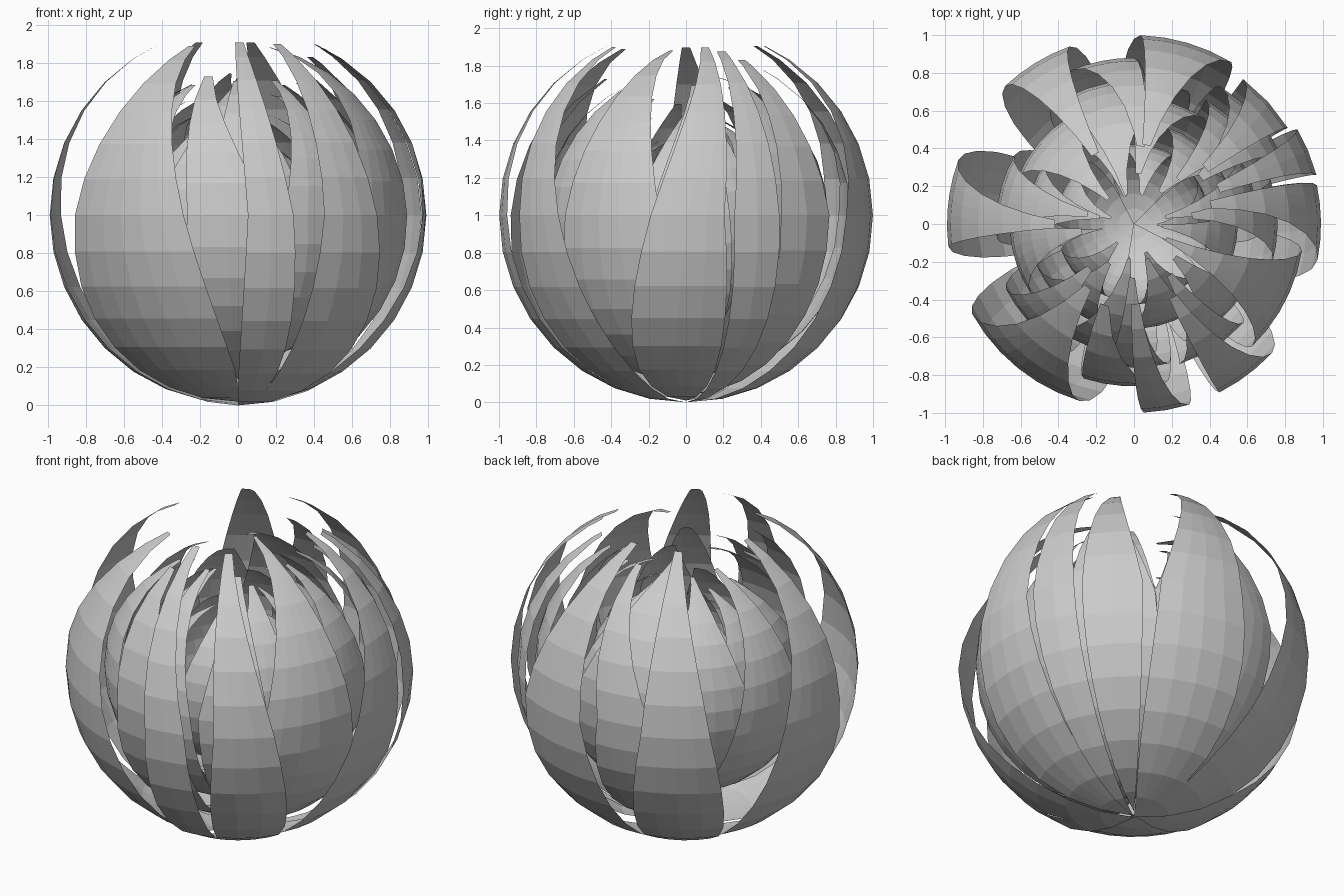
import bpy, bmesh, math, random

if "Cube" in bpy.data.objects:
    bpy.data.objects.remove(bpy.data.objects["Cube"])

random.seed(4)
STEP = 11.25          # latitude spacing of the facets, degrees
CENTRE_Z = 1.0


def point(radius, polar, az):
    p, a = math.radians(polar), math.radians(az)
    return (radius * math.sin(p) * math.cos(a),
            radius * math.sin(p) * math.sin(a),
            CENTRE_Z + radius * math.cos(p))


def mix(a, b, t):
    return a + (b - a) * t


def petal(name, radius, tip_az, tip_polar, eq, base):
    """Curved sphere blade: narrow tip, eq = azimuth range at the equator,
    base = azimuth range where it joins the bottom cap."""
    polars = [tip_polar]
    k = math.floor(tip_polar / STEP) + 1
    if k * STEP - tip_polar < 3:
        k += 1
    polars += [STEP * i for i in range(k, 16)]
    cols = max(2, round((base[1] - base[0]) / STEP))
    bm = bmesh.new()
    rows = []
    for p in polars:
        if p <= 90:
            t = (p - tip_polar) / (90 - tip_polar)
            left = mix(tip_az - 3, eq[0], t)
            right = mix(tip_az + 3, eq[1], t)
        else:
            t = min(1, (p - 90) / 62)
            left = mix(eq[0], base[0], t)
            right = mix(eq[1], base[1], t)
        rows.append([bm.verts.new(point(radius, p, mix(left, right, c / cols)))
                     for c in range(cols + 1)])
    for a, b in zip(rows, rows[1:]):
        for c in range(cols):
            bm.faces.new((a[c], b[c], b[c + 1], a[c + 1]))
    pole = bm.verts.new((0, 0, CENTRE_Z - radius))
    for c in range(cols):
        bm.faces.new((rows[-1][c], pole, rows[-1][c + 1]))
    me = bpy.data.meshes.new(name)
    bm.to_mesh(me)
    bm.free()
    ob = bpy.data.objects.new(name, me)
    bpy.context.collection.objects.link(ob)
    return ob


# outer petals: radius, tip azimuth, tip polar, equator range, base range
outer = [
    (1.00, 271, 25, (273, 287), (270, 292)),
    (1.00, 298, 26, (297, 317), (292, 331)),
    (0.99, 374, 25, (349, 372), (331, 377)),
    (1.00, 383, 29, (375, 390), (377, 393)),
    (0.96, 398, 30, (392, 413), (393, 413)),
    (1.00, 441, 25, (419, 448), (413, 459)),
    (1.00, 479, 25, (470, 493), (459, 506)),
    (0.99, 540, 25, (520, 547), (506, 557)),
    (0.98, 594, 25, (569, 613), (557, 630)),
]
for i, p in enumerate(outer):
    petal(f"outer_petal_{i + 1}", *p)

# second layer, seen through the gaps of the outer one
second = [
    (0.86, 250, 32, (252, 281), (245, 290)),
    (0.90, 335, 12, (314, 351), (305, 360)),
    (0.88, 445, 28, (450, 472), (440, 480)),
    (0.86, 395, 30, (384, 418), (375, 425)),
]
for i, p in enumerate(second):
    petal(f"second_petal_{i + 1}", *p)

# middle layer
middle = [
    (0.76, 105, 12, (68, 125), (60, 135)),
    (0.73, 168, 20, (150, 186), (135, 195)),
    (0.76, 225, 26, (207, 243), (195, 250)),
    (0.76, 268, 22, (258, 284), (250, 290)),
    (0.78, 305, 25, (288, 318), (290, 325)),
    (0.76, 368, 24, (345, 378), (325, 385)),
    (0.76, 405, 26, (388, 420), (385, 420)),
]
for i, p in enumerate(middle):
    petal(f"middle_petal_{i + 1}", *p)

# inner nested layers
for layer, (radius, count, tip) in enumerate([(0.68, 6, 18), (0.56, 6, 20), (0.42, 5, 20)]):
    sector = 360 / count
    for i in range(count):
        a = sector * i + 33 * layer + 15
        half = sector * random.uniform(0.30, 0.42)
        petal(f"inner_petal_{layer + 1}_{i + 1}", radius * random.uniform(0.96, 1.03),
              a + random.uniform(-12, 12), tip + random.uniform(-5, 8),
              (a - half, a + half), (a - sector / 2, a + sector / 2))
